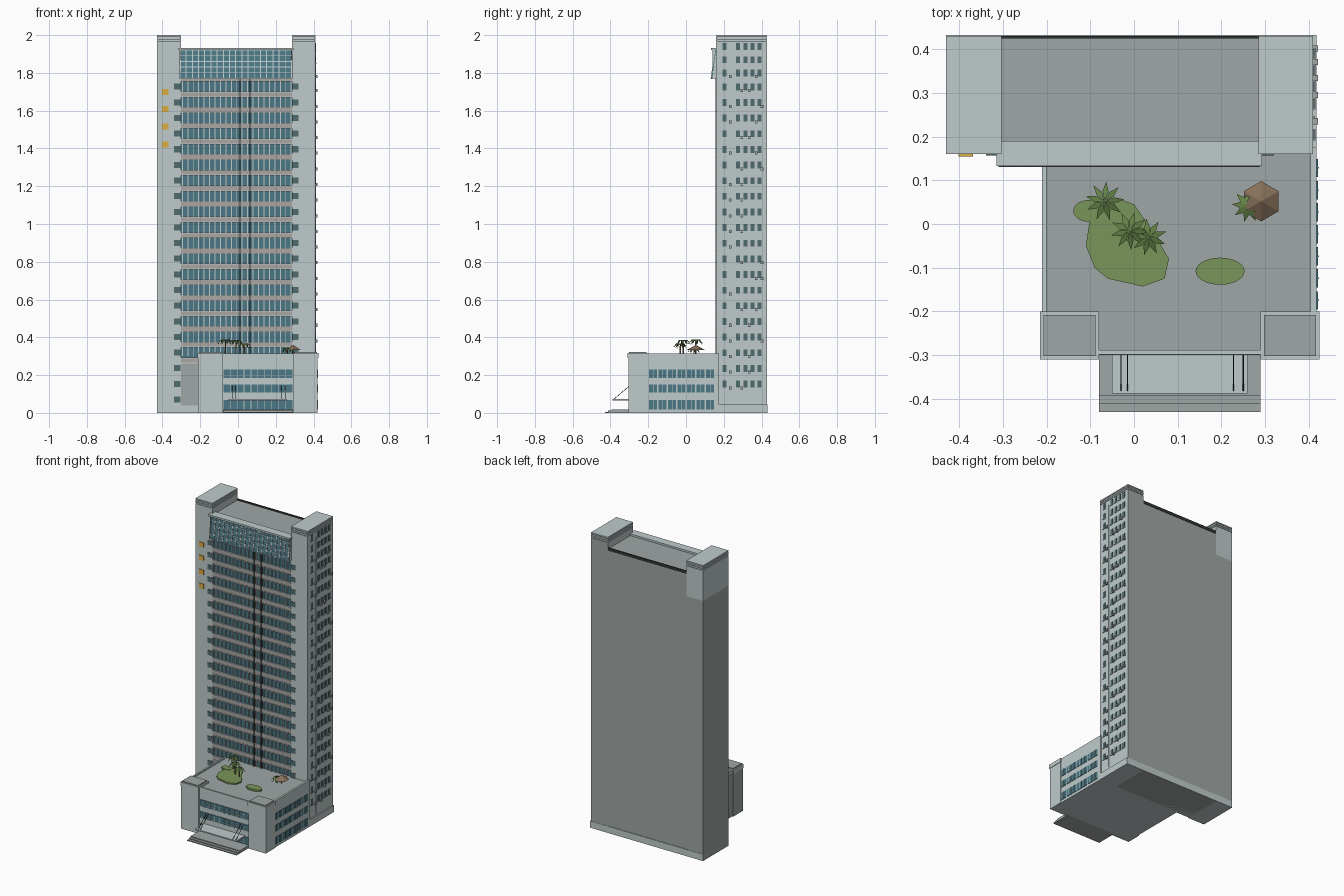
import bpy, bmesh, math, random
from mathutils import Vector, Matrix

random.seed(4)
cube = bpy.data.objects.get("Cube")
if cube:
    bpy.data.objects.remove(cube)


def material(name, r, g, b):
    m = bpy.data.materials.new(name)
    m.use_nodes = True
    m.diffuse_color = (r, g, b, 1)
    m.node_tree.nodes["Principled BSDF"].inputs["Base Color"].default_value = (r, g, b, 1)
    return m


WALL = material("pale_wall", .53, .60, .60)
GREY = material("grey_concrete", .35, .39, .38)
GLASS = material("teal_glass", .07, .19, .24)
PANE = material("dark_window", .08, .15, .16)
BAND = material("warm_spandrel", .40, .38, .36)
DARK = material("dark_metal", .03, .035, .035)
GOLD = material("gold", .72, .42, .05)
GRASS = material("grass_green", .19, .30, .10)
LEAF = material("palm_green", .12, .22, .06)
BROWN = material("brown", .24, .16, .10)


def finish(name, bm, *mats):
    bmesh.ops.recalc_face_normals(bm, faces=bm.faces)
    me = bpy.data.meshes.new(name)
    bm.to_mesh(me)
    bm.free()
    for m in mats:
        me.materials.append(m)
    ob = bpy.data.objects.new(name, me)
    bpy.context.scene.collection.objects.link(ob)
    return ob


def boxes(name, spans, *mats):
    """One object out of boxes given as (x0, x1, y0, y1, z0, z1)."""
    bm = bmesh.new()
    for x0, x1, y0, y1, z0, z1 in spans:
        mat = Matrix.Translation(((x0 + x1) / 2, (y0 + y1) / 2, (z0 + z1) / 2))
        mat @= Matrix.Diagonal((x1 - x0, y1 - y0, z1 - z0, 1))
        bmesh.ops.create_cube(bm, size=1, matrix=mat)
    return finish(name, bm, *mats)


def paint(ob, rule, index=1):
    for p in ob.data.polygons:
        if rule(p.normal, p.center):
            p.material_index = index


def prism(name, outline, z0, z1, mat):
    bm = bmesh.new()
    face = bm.faces.new([bm.verts.new((x, y, z0)) for x, y in outline])
    top = bmesh.ops.extrude_face_region(bm, geom=[face])["geom"]
    bmesh.ops.translate(bm, vec=(0, 0, z1 - z0), verts=[v for v in top if isinstance(v, bmesh.types.BMVert)])
    return finish(name, bm, mat)


def cone(name, x, y, z0, z1, r0, r1, sides, mat):
    bm = bmesh.new()
    bmesh.ops.create_cone(bm, cap_ends=True, segments=sides, radius1=r0, radius2=r1, depth=z1 - z0,
                          matrix=Matrix.Translation((x, y, (z0 + z1) / 2)))
    return finish(name, bm, mat)


floors = [.07 + i * .0828 for i in range(21)]
back_or_left = lambda n, c: n.y > .5 or n.x < -.5
upward = lambda n, c: n.z > .5

# Tower: two end blocks, a lower centre, and a plinth
left = boxes("left_block", [(-.43, -.303, .16, .43, 0, 1.76)], WALL, GREY)
paint(left, back_or_left)
boxes("left_block_top", [(-.43, -.303, .16, .43, 1.76, 1.965)], WALL)
right = boxes("right_block", [(.285, .41, .16, .43, 0, 1.965)], WALL, GREY)
paint(right, lambda n, c: n.y > .5)
for side, x0, x1 in (("left", -.43, -.303), ("right", .285, .41)):
    boxes(side + "_cap_layers", [(x0, x1, .16, .43, z, z + .009) for z in (1.968, 1.98)]
          + [(x0, x1, .16, .43, 1.992, 2)], WALL)
    boxes(side + "_cap_core", [(x0 + .004, x1 - .004, .164, .426, 1.96, 1.995)], DARK)
boxes("centre_block", [(-.304, .286, .172, .428, 0, 1.92)], GREY)
boxes("roof_back_edge", [(-.303, .285, .424, .43, 1.91, 1.93)], DARK)
boxes("tower_plinth", [(-.43, .418, .165, .432, 0, .045)], WALL)

# Curtain wall
boxes("curtain_glass", [(-.303, .285, .168, .173, .29, 1.78)], GLASS)
boxes("lower_grey_panel", [(-.303, -.2, .163, .173, .04, .29)], GREY)
boxes("spandrels", [(-.303, .285, .160, .17, z - .052, z - .030) for z in floors[3:]]
      + [(-.303, .285, .160, .17, 1.755, 1.775)], BAND)
boxes("sills", [(-.303, .285, .157, .17, z + d, z + d + .005)
                for z in floors[3:] for d in (-.056, -.030)], WALL)
boxes("mullions", [(-.297 + i * .0288, -.292 + i * .0288, .161, .17, .3, 1.77) for i in range(21)], WALL)
boxes("dark_mullions", [(x, x + .005, .155, .17, .3, 1.77) for x in (.007, .06)], DARK)

# Leaning rooftop screen under a thin slab
boxes("screen_slab", [(-.315, .293, .133, .19, 1.92, 1.932)], WALL)
lean = Matrix.Translation((0, .156, 1.922)) @ Matrix.Rotation(-.13, 4, "X")
screen = [boxes("screen_glass", [(-.31, .288, -.001, .003, -.155, 0)], GLASS),
          boxes("screen_bars", [(-.31 + i * .0328, -.305 + i * .0328, -.005, 0, -.155, 0) for i in range(19)]
                + [(-.31, .288, -.005, 0, -.155 + i * .0302, -.151 + i * .0302) for i in range(6)], WALL)]
for ob in screen:
    ob.data.transform(lean)
boxes("screen_ends", [(x, x + .006, .14, .175, 1.77, 1.925) for x in (-.309, .281)], WALL)

# Punched windows of the tower
boxes("front_corner_windows", [(x, x + .034, .157, .162, z - .015, z + .017)
                               for z in floors for x in (-.339, .286)], PANE)
side_rows = floors[1:] + [1.80, 1.87, 1.94]
columns = (.204, .275, .315, .352, .39)
boxes("side_windows", [(.408, .413, y - .011, y + .011, z - .018, z + .018)
                       for z in side_rows for y in columns], PANE)
boxes("side_window_sills", [(.408, .415, y - .013, y + .013, z - .022, z - .018)
                            for z in side_rows for y in columns], WALL)
units = []
for z in side_rows[:-2]:
    for y in random.sample((.235, .235, .295, .334, .371, .402), 2):
        units.append((.41, .421, y - .007, y + .007, z - .028, z - .012))
boxes("cooling_units", units, GREY)
boxes("drain_pipe", [(.409, .414, .244, .247, .06, 1.93)], WALL)

# Gold square ornaments
boxes("gold_ornaments", [(-.402, -.368, .155, .161, z - .016, z + .016)
                         for z in (1.70, 1.61, 1.515, 1.42)], GOLD)

# Podium with parapets and corner blocks
podium = boxes("podium", [(-.205, .415, -.293, .17, 0, .303)], WALL, GREY)
paint(podium, lambda n, c: n.x < -.5 or n.z > .5)
boxes("podium_parapets", [(.404, .418, -.21, .175, 0, .315), (-.21, -.2, -.21, .165, .29, .312),
                          (-.08, .29, -.299, -.288, .24, .315)], WALL)
for side, x0, x1 in (("left", -.215, -.08), ("right", .29, .425)):
    body = boxes(side + "_corner_block", [(x0 + .003, x1 - .003, -.305, -.203, 0, .29)], WALL, GREY)
    paint(body, lambda n, c: n.x < -.5)
    boxes(side + "_corner_rim", [(x0, x1, -.31, -.2, .29, .317)], WALL)
    boxes(side + "_corner_roof", [(x0 + .008, x1 - .008, -.302, -.208, .31, .323)], GREY)

# Podium windows in bands
bands = ((.018, .068), (.108, .15), (.186, .23))
boxes("podium_front_windows", [(-.078, .288, -.297, -.29, a, b) for a, b in bands], GLASS)
boxes("podium_front_bars", [(-.08 + i * .0368, -.077 + i * .0368, -.3, -.29, a, b)
                            for a, b in bands for i in range(11)]
      + [(-.078, .288, -.3, -.29, a + .012, a + .014) for a, b in bands], WALL)
boxes("podium_side_windows", [(.41, .421, -.196 + i * .0505, -.154 + i * .0505, a, b)
                              for a, b in bands for i in range(7)], GLASS)
boxes("podium_side_bars", [(.41, .423, -.176 + i * .0505, -.173 + i * .0505, a, b)
                           for a, b in bands for i in range(7)], WALL)

# Entrance steps and hung canopy
for i in range(3):
    boxes("entrance_step", [(-.08, .29, -.43 + i * .018, -.29, i * .006, i * .006 + .006)], GREY)
boxes("canopy", [(-.05, .26, -.388, -.295, .066, .074)], WALL)
bm = bmesh.new()
for x in (-.03, -.015, .228, .25):
    a, b = Vector((x, -.385, .07)), Vector((x, -.297, .145))
    turn = (b - a).to_track_quat("Z", "Y").to_matrix().to_4x4()
    bmesh.ops.create_cone(bm, cap_ends=True, segments=6, radius1=.0015, radius2=.0015,
                          depth=(b - a).length, matrix=Matrix.Translation((a + b) / 2) @ turn)
finish("canopy_rods", bm, DARK)

# Roof garden
prism("main_lawn", [(-.10, .02), (-.11, -.05), (-.09, -.10), (-.06, -.125), (.02, -.143), (.07, -.125),
                    (.08, -.08), (.045, -.02), (.0, .045), (-.04, .06)], .3, .312, GRASS)
for name, cx, cy, rx, ry in (("small_lawn", -.103, .03, .036, .025), ("oval_lawn", .197, -.108, .056, .031)):
    ring = [math.tau * i / 28 for i in range(28)]
    prism(name, [(cx + rx * math.cos(t), cy + ry * math.sin(t)) for t in ring], .3, .314, GRASS)


def palm(x, y, top, reach):
    cone("palm_trunk", x, y, .3, top, .004, .003, 6, BROWN)
    bm = bmesh.new()
    for i in range(9):
        t = math.tau * i / 9 + x * 9
        out, across = Vector((math.cos(t), math.sin(t), 0)), Vector((-math.sin(t), math.cos(t), 0))
        base = Vector((x, y, top))
        mid = base + out * reach * .5 + Vector((0, 0, .008))
        pts = [base, mid - across * .007, base + out * reach - Vector((0, 0, .018)), mid + across * .007]
        bm.faces.new([bm.verts.new(p) for p in pts])
    finish("palm_fronds", bm, LEAF)


for x, y, top, reach in ((-.067, .052, .38, .045), (-.01, -.015, .378, .044),
                         (.033, -.03, .36, .042), (.262, .042, .335, .038)):
    palm(x, y, top, reach)

# Garden parasol
cone("parasol_pole", .291, .052, .3, .345, .003, .003, 6, BROWN)
cone("parasol_top", .291, .052, .334, .36, .046, 0, 6, BROWN)
